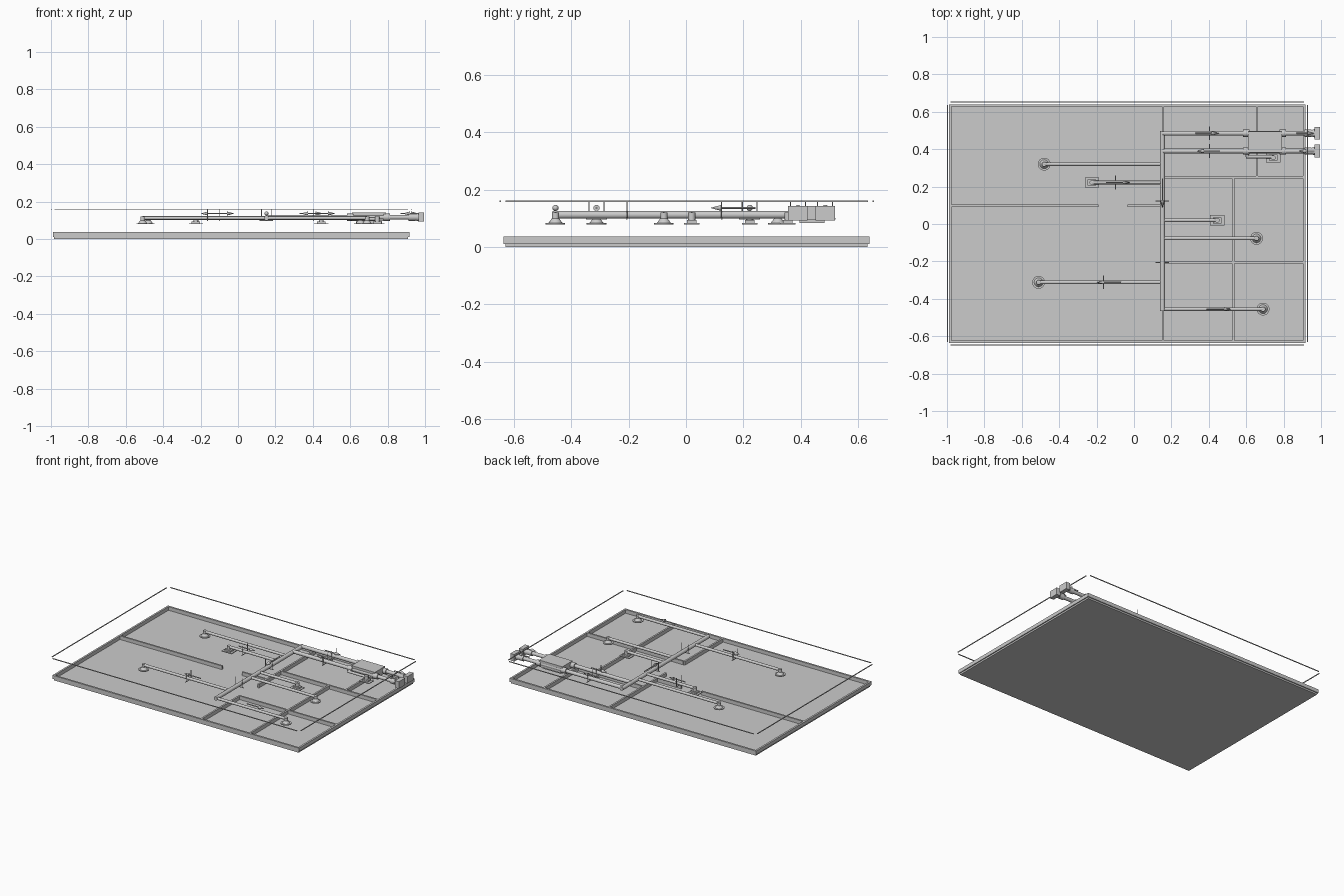
import bpy
from mathutils import Vector

if "Cube" in bpy.data.objects:
    bpy.data.objects.remove(bpy.data.objects["Cube"])

GREY = (0.6, 0.6, 0.6, 1)
mat = bpy.data.materials.new("plain grey")
mat.use_nodes = True
mat.diffuse_color = GREY
mat.node_tree.nodes["Principled BSDF"].inputs["Base Color"].default_value = GREY


def finish(name, smooth=False):
    ob = bpy.context.object
    ob.name = name
    ob.data.materials.append(mat)
    if smooth:
        bpy.ops.object.shade_smooth_by_angle()
    return ob


def box(name, x0, x1, y0, y1, z0, z1):
    bpy.ops.mesh.primitive_cube_add(size=1, location=((x0 + x1) / 2, (y0 + y1) / 2, (z0 + z1) / 2))
    bpy.context.object.scale = (x1 - x0, y1 - y0, z1 - z0)
    bpy.ops.object.transform_apply(location=False, rotation=False)
    return finish(name)


def rod(name, a, b, r1, r2=None, sides=16):
    """Round bar or cone running from a to b."""
    a, b = Vector(a), Vector(b)
    d = b - a
    bpy.ops.mesh.primitive_cone_add(
        vertices=sides, radius1=r1, radius2=r1 if r2 is None else r2, depth=d.length,
        location=(a + b) / 2, rotation=d.to_track_quat('Z', 'Y').to_euler())
    return finish(name, True)


# Floor slab and outer walls
XL, XR, YF, YB = -0.99, 0.917, -0.637, 0.64
T, TOP = 0.013, 0.036
box("floor_slab", XL + 0.007, XR - 0.007, YF + 0.007, YB - 0.007, 0, 0.011)
box("wall_front", XL, XR, YF, YF + T, 0.011, TOP)
box("wall_back", XL, XR, YB - T, YB, 0.011, TOP)
box("wall_right", XL, XL + T, YF + T, YB - T, 0.011, TOP)
box("wall_left", XR - T, XR, YF + T, YB - T, 0.011, TOP)

# Room partitions
H = 0.006
for x, y0, y1 in ((0.155, 0.0, YB - T), (0.155, YF + T, -0.2), (0.657, 0.25, YB - T), (0.53, YF + T, 0.25)):
    box("partition_lengthwise", x - H, x + H, y0, y1, 0.011, TOP)
for y, x0, x1 in ((0.098, XL + T, -0.19), (0.098, -0.035, 0.149), (0.25, 0.161, XR - T), (-0.205, 0.161, XR - T)):
    box("partition_crosswise", x0, x1, y - H, y + H, 0.011, TOP)

# Thin ceiling outline
CEIL, L = 0.159, 0.0025
for y in (-0.647, 0.653):
    box("ceiling_line", -0.98, 0.91, y - L, y + L, CEIL - L, CEIL + L)
for x in (-0.998, 0.928):
    box("ceiling_line", x - L, x + L, -0.63, 0.635, CEIL - L, CEIL + L)

# Trunk and main ducts
Z, TX = 0.112, 0.152
SUPPLY, RETURN = 0.39, 0.485
rod("trunk_duct", (TX, -0.465, Z), (TX, 0.497, Z), 0.0135)
for y in (SUPPLY, RETURN):
    rod("main_duct", (TX, y, Z + 0.004), (0.97, y, Z + 0.004), 0.0125)
    for x in (0.6, 0.795, 0.93):
        rod("duct_collar", (x - 0.018, y, Z + 0.004), (x + 0.018, y, Z + 0.004), 0.019)
    # End grilles outside the wall
    box("end_grille", 0.965, 0.995, y - 0.034, y + 0.034, 0.093, 0.142)
    rod("grille_throat", (0.935, y, Z + 0.004), (0.965, y, Z + 0.004), 0.0125, 0.022)

# Air handling unit
box("air_unit", 0.61, 0.79, 0.383, 0.495, 0.095, 0.142)
box("unit_pan", 0.63, 0.77, 0.395, 0.483, 0.083, 0.095)
rod("unit_side_duct", (0.6, 0.36, Z - 0.005), (0.745, 0.36, Z - 0.005), 0.009)
rod("unit_elbow", (0.605, 0.36, Z - 0.005), (0.605, SUPPLY, Z), 0.009)


def outlet(x, y, round_face):
    """Ceiling outlet hanging below the end of a branch duct."""
    rod("outlet_neck", (x, y, 0.086), (x, y, Z + 0.008), 0.0125)
    if round_face:
        rod("outlet_disc", (x, y, 0.079), (x, y, 0.084), 0.034, sides=32)
        rod("outlet_cone", (x, y, 0.084), (x, y, 0.1), 0.024, 0.0125)
    else:
        box("outlet_plate", x - 0.038, x + 0.038, y - 0.027, y + 0.027, 0.079, 0.084)
        box("outlet_box", x - 0.023, x + 0.023, y - 0.016, y + 0.016, 0.084, 0.094)


# Branch ducts with their outlets
for x, y, is_round in ((-0.48, 0.32, True), (-0.51, -0.312, True), (0.655, -0.077, True),
                       (0.69, -0.455, True), (-0.225, 0.222, False), (0.445, 0.02, False)):
    rod("branch_duct", (TX, y, Z), (x, y, Z), 0.0095)
    outlet(x, y, is_round)
outlet(0.745, 0.355, False)


def arrow(name, tail, tip):
    """Flow arrow: thin shaft and cone head."""
    a, b = Vector(tail), Vector(tip)
    neck = b - (b - a).normalized() * 0.04
    rod(name + "_shaft", a, neck, 0.0035, sides=8)
    rod(name + "_head", neck, b, 0.011, 0, sides=12)


# Flow arrows above the ducts
AZ = 0.136
for x0, x1, y in ((0.33, 0.455, RETURN), (0.46, 0.335, SUPPLY), (-0.15, -0.02, 0.222),
                  (-0.07, -0.2, -0.312), (0.387, 0.52, -0.455),
                  (0.87, 0.965, RETURN), (0.99, 0.88, SUPPLY)):
    arrow("flow_arrow", (x0, y, AZ), (x1, y, AZ))
arrow("trunk_arrow", (TX, 0.243, AZ), (TX, 0.085, AZ))


def hanger(x, y, across_x):
    """Two drop rods and a cradle bar under a duct."""
    dx, dy = (0.026, 0) if across_x else (0, 0.026)
    for s in (-1, 1):
        rod("hanger_rod", (x + s * dx, y + s * dy, 0.096), (x + s * dx, y + s * dy, CEIL), 0.002, sides=6)
    ex, ey = dx * 1.4, dy * 1.4
    rod("hanger_bar", (x - ex, y - ey, 0.098), (x + ex, y + ey, 0.098), 0.003, sides=6)


for x, y in ((0.403, RETURN), (0.403, SUPPLY), (-0.1, 0.222), (-0.163, -0.312)):
    hanger(x, y, False)
for y in (0.124, -0.206):
    hanger(TX, y, True)
